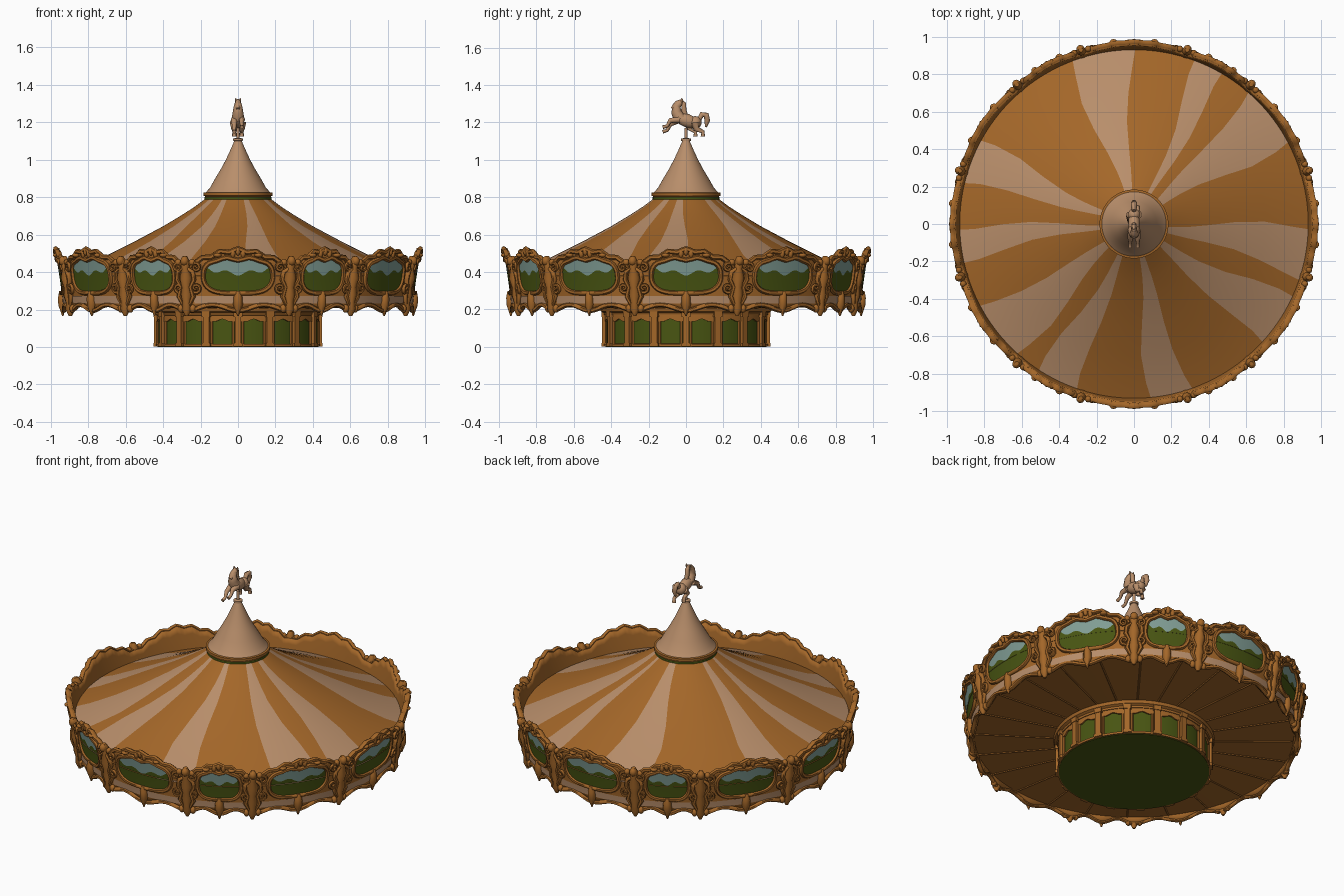
import bpy, bmesh, math
from mathutils import Vector, Matrix
from math import sin, cos, pi, radians

if "Cube" in bpy.data.objects:
    bpy.data.objects.remove(bpy.data.objects["Cube"])

def material(name, rgb):
    m = bpy.data.materials.new(name)
    m.diffuse_color = (*rgb, 1)
    m.use_nodes = True
    m.node_tree.nodes["Principled BSDF"].inputs["Base Color"].default_value = m.diffuse_color
    return m

ORANGE = material("orange_gold", (0.37, 0.135, 0.022))
TAN = material("warm_tan", (0.48, 0.27, 0.145))
GREEN = material("olive_green", (0.065, 0.09, 0.006))
BLUE = material("pale_blue", (0.22, 0.34, 0.30))

def polar(phi, r, z):          # phi in degrees, 0 = front, 90 = right
    a = radians(phi)
    return Vector((r * sin(a), -r * cos(a), z))

def grid(bm, rows, close_i=False, close_j=False, mat=None):
    v = [[bm.verts.new(p) for p in row] for row in rows]
    ni, nj = len(v), len(v[0])
    for i in range(ni if close_i else ni - 1):
        for j in range(nj if close_j else nj - 1):
            k, l = (i + 1) % ni, (j + 1) % nj
            f = bm.faces.new((v[i][j], v[k][j], v[k][l], v[i][l]))
            if mat:
                f.material_index = mat(i, j)
    return v

def lathe(bm, profile, n=64, mat=None):
    grid(bm, [[polar(360 * i / n, r, z) for r, z in profile] for i in range(n)], True, False, mat)

def tube(bm, pts, rad, sides=6, closed=False, ref=None):
    n, rows = len(pts), []
    for i, p in enumerate(pts):
        a = pts[(i - 1) % n] if closed or i else p
        b = pts[(i + 1) % n] if closed or i < n - 1 else p
        t = (b - a).normalized()
        side = t.cross(ref or Vector((p.x, p.y, 0))).normalized()
        up = side.cross(t)
        r = rad[i] if isinstance(rad, (list, tuple)) else rad
        rows.append([p + r * (cos(2 * pi * k / sides) * side + sin(2 * pi * k / sides) * up)
                     for k in range(sides)])
    v = grid(bm, rows, closed, True)
    if not closed:
        bm.faces.new(v[0])
        bm.faces.new(v[-1])

def ball(bm, loc, scale, rot=Matrix()):
    bmesh.ops.create_uvsphere(bm, u_segments=10, v_segments=7, radius=1,
                              matrix=Matrix.Translation(loc) @ rot @ Matrix.Diagonal((*scale, 1)))

def finish(name, bm, mats, recalc=False, angle=40):
    if recalc:
        bmesh.ops.recalc_face_normals(bm, faces=bm.faces[:])
    me = bpy.data.meshes.new(name)
    bm.to_mesh(me)
    bm.free()
    for m in mats:
        me.materials.append(m)
    ob = bpy.data.objects.new(name, me)
    bpy.context.collection.objects.link(ob)
    bpy.ops.object.select_all(action='DESELECT')
    ob.select_set(True)
    bpy.context.view_layer.objects.active = ob
    bpy.ops.object.shade_smooth_by_angle(angle=radians(angle))
    return ob

# Striped roof: column edges follow the stripe boundaries
STRIPES = [(-85, -71), (-44, -26), (-17, 0), (28, 49), (58, 68), (91, 112),
           (152, 167), (180, 191), (209, 229), (238, 252)]
ROOF = [(.958, .378), (.85, .42), (.7, .49), (.55, .565), (.4, .645), (.3, .705), (.23, .75), (.17, .795)]
def edges(r):
    k = .6 + .4 * min(1, (r - .17) / .5)
    out = []
    for n, (a, b) in enumerate(STRIPES):
        m, h = (a + b) / 2, (b - a) / 2 * k
        m += 2 * sin(7 * r + 2 * n)
        out += [m - h + 90, m + h + 90]
    return out + [out[0] + 360]
SUB = 6
cols = []
for e in range(20):
    for s in range(SUB):
        col = []
        for r, z in ROOF:
            E = edges(r)
            col.append(polar(E[e] + (E[e + 1] - E[e]) * s / SUB, r, z))
        cols.append(col)
bm = bmesh.new()
grid(bm, cols, True, False, lambda i, j: 1 - (i // SUB) % 2)
finish("striped_roof", bm, [ORANGE, TAN])

# Collar and pointed cap
bm = bmesh.new()
lathe(bm, [(.16, .775), (.178, .78), (.178, .802), (.172, .804), (.184, .808), (.184, .824), (.16, .828)],
      mat=lambda i, j: 1 if j == 1 else 0)
finish("roof_collar", bm, [ORANGE, GREEN])
bm = bmesh.new()
lathe(bm, [(.172, .826), (.15, .85), (.122, .9), (.092, .95), (.065, 1.0), (.042, 1.05), (.02, 1.1),
           (.026, 1.102), (.026, 1.113), (.009, 1.117), (.009, 1.17), (.001, 1.172)], 48)
finish("cap_cone", bm, [TAN])

# Horse finial: rearing, facing -y
X = Vector((1, 0, 0))
bm = bmesh.new()
def limb(x, yz, rad):
    tube(bm, [Vector((x, y, z)) for y, z in yz], rad, 8, ref=X)
ball(bm, (0, .005, 1.21), (.032, .065, .036), Matrix.Rotation(-.35, 4, 'X'))
ball(bm, (0, .05, 1.2), (.034, .034, .034))
limb(0, [(-.03, 1.22), (-.052, 1.255), (-.05, 1.29), (-.03, 1.308)], [.034, .028, .022, .016])
limb(0, [(-.02, 1.312), (-.045, 1.3), (-.075, 1.272)], [.013, .018, .009])
limb(0, [(.0, 1.235), (-.012, 1.265), (-.012, 1.3), (-.03, 1.322)], [.012, .014, .013, .006])
for s in (-1, 1):
    limb(.02 * s, [(-.035, 1.215), (-.085, 1.2 + .01 * s), (-.1, 1.17 + .012 * s), (-.125, 1.162 + .012 * s)],
         [.018, .013, .009, .01])
    limb(.02 * s, [(.05, 1.2), (.035 + .02 * s, 1.165), (.07 + .02 * s, 1.15), (.07 + .02 * s, 1.125)],
         [.024, .016, .01, .012])
    ball(bm, (.012 * s, -.022, 1.318), (.005, .006, .012))
limb(0, [(.07, 1.215), (.085, 1.243), (.108, 1.24), (.114, 1.21), (.106, 1.175)], [.012, .015, .016, .015, .005])
finish("horse_finial", bm, [TAN], True, 60)

# Rim board: flared wall with scalloped edges, twelve panels
BOUNDS = [-17, 17, 40, 73, 107, 140, 163, 197, 220, 253, 287, 320, 343]
PANELS = [((a + b) / 2, (b - a) / 2) for a, b in zip(BOUNDS, BOUNDS[1:])]
def rim_r(z): return .93 + .045 * max(0, (z - .2) / .33) ** 1.4
def top_z(u): return .442 + .075 * abs(cos(pi * u / 2)) ** 1.4 + .008 * cos(6 * pi * u)
def low_z(u): return .21 - .016 * cos(2 * pi * u)
def on_rim(phi, z, off=0): return polar(phi, rim_r(z) + off, z)

N = 24
bm = bmesh.new()
cols, top, low = [], [], []
for c, h in PANELS:
    for i in range(N):
        u = -1 + 2 * i / N
        a, b = low_z(u), top_z(u)
        cols.append([on_rim(c + h * u, a + (b - a) * k / 8) for k in range(9)])
        top.append(on_rim(c + h * u, b))
        low.append(on_rim(c + h * u, a))
grid(bm, cols, True)
wall = finish("rim_board", bm, [ORANGE])
mod = wall.modifiers.new("thickness", 'SOLIDIFY')
mod.thickness, mod.offset = .02, -1

# Painted windows and tan bands: thin curved plates on the rim
def plate(bm, phi, half, lo, hi, off, mat, n=28):
    rows = []
    for i in range(n + 1):
        t = -1 + 2 * i / n
        a, b = lo(t), max(hi(t), lo(t) + .0005)
        rows.append([on_rim(phi + half * t, a + (b - a) * k / 3, off) for k in range(4)])
    grid(bm, rows, mat=lambda i, j: mat)

def win_lo(t): return .375 - .083 * max(0, 1 - t ** 4) ** .5
def win_hi(t): return .38 + .085 * max(0, 1 - t ** 4) ** .5 - .008 * cos(3 * pi * t) * (1 - t * t)
def win_mid(t): return min(win_hi(t), .393 + .035 * t * t - .012 * cos(9 * t))
bm = bmesh.new()
for c, h in PANELS:
    w = h * .64
    plate(bm, c, w, win_lo, win_mid, .005, 0)
    plate(bm, c, w, win_mid, win_hi, .005, 1)
    plate(bm, c, h * .85, lambda t: .233, lambda t: .272, .004, 2)
finish("painted_panels", bm, [GREEN, BLUE, TAN])

# Carved trim along the edges and around the windows
bm = bmesh.new()
tube(bm, top, .014, closed=True)
tube(bm, low, .013, closed=True)
def spiral(phi, z, size, s, v=1):
    pts = []
    for i in range(15):
        a, r = i * .62, size * (1 - i / 17)
        pts.append(on_rim(phi + s * math.degrees(r * cos(a) / .95), z + v * r * sin(a), .008 + .012 * i / 14))
    tube(bm, pts, [.011 - .0003 * i for i in range(15)])
for c, h in PANELS:
    w = h * .66
    ts = [-cos(pi * i / 20) for i in range(21)]
    loop = [on_rim(c + w * t, win_lo(t) - .004, .004) for t in ts]
    loop += [on_rim(c + w * t, win_hi(t) + .006, .004) for t in ts[-2:0:-1]]
    tube(bm, loop, .013, closed=True)
    for s in (-1, 1):                                   # corner scrolls
        spiral(c + s * h * .8, .315, .03, s, -1)
        spiral(c + s * h * .79, .425, .028, s)
        ball(bm, on_rim(c + s * h * .38, .49, .006), (.022, .022, .012))
    for k in (-1, 0, 1):                                # crest shell
        ball(bm, on_rim(c + k * 1.6, .512 - .012 * abs(k), .004), (.014, .014, .024))
    tube(bm, [on_rim(c, z, .006) for z in (.3, .265, .225, .165)], [.012, .024, .026, .004])
finish("rim_trim", bm, [ORANGE], True, 60)

# Carved pillars between the panels
bm = bmesh.new()
for phi in BOUNDS[:-1]:
    zs = (.485, .455, .42, .37, .32, .28, .24, .2, .165)
    tube(bm, [on_rim(phi, z, .006) for z in zs],
         [.012, .026, .02, .034, .024, .03, .022, .026, .008], 10)
    ball(bm, on_rim(phi, .46, .016), (.022, .022, .026))
    for s in (-1, 1):
        tube(bm, [on_rim(phi + s * d, z, .012) for d, z in ((.8, .42), (2.4, .4), (2.8, .36), (1.6, .32), (2.4, .27), (1, .22))],
             [.008, .013, .013, .012, .014, .008])
        ball(bm, on_rim(phi + s * 2, .205, .004), (.018, .018, .022))
        ball(bm, on_rim(phi + s * 2.3, .452, .006), (.018, .018, .018))
finish("rim_pillars", bm, [ORANGE], True, 60)

# Underside with thin ribs
bm = bmesh.new()
lathe(bm, [(.3, .205), (.5, .212), (.925, .226)], 96)
finish("underside", bm, [ORANGE])
bm = bmesh.new()
for i in range(24):
    tube(bm, [polar(15 * i + 7.5, .44, .21), polar(15 * i + 7.5, .92, .225)], .005, 4, ref=Vector((0, 0, 1)))
finish("underside_ribs", bm, [ORANGE], True)

# Centre drum: green core, posts, arches, rings
bm = bmesh.new()
lathe(bm, [(.001, 0), (.43, 0), (.43, .01), (.425, .012), (.425, .21)], 96)
finish("drum_core", bm, [GREEN])
bm = bmesh.new()
lathe(bm, [(.425, .168), (.438, .17), (.44, .182), (.455, .19), (.46, .208), (.42, .21)], 96)
lathe(bm, [(.426, .003), (.438, .003), (.438, .016), (.426, .017)], 96)
for i in range(16):
    phi = 22.5 * i
    rot = Matrix.Rotation(radians(phi), 4, 'Z')
    for w, d, z0, z1 in ((.034, .03, .003, .19), (.05, .036, .003, .022), (.046, .038, .16, .19)):
        bmesh.ops.create_cube(bm, size=1, matrix=rot @ Matrix.Translation((0, -.433, (z0 + z1) / 2))
                              @ Matrix.Diagonal((w, d, z1 - z0, 1)))
    rows = []                                           # arched panel head
    for k in range(17):
        t = -1 + k / 8
        z = .143 - .022 * t ** 4 + .006 * cos(2 * pi * t)
        p = phi + 11.25 + 10.5 * t
        rows.append([polar(p, .425, z), polar(p, .434, z), polar(p, .434, .175)])
    grid(bm, rows)
    for s in (-1, 1):                                   # side frames
        tube(bm, [polar(phi + s * 3.4, .428, .01), polar(phi + s * 3.4, .428, .14)], .008)
finish("drum_frame", bm, [ORANGE])
